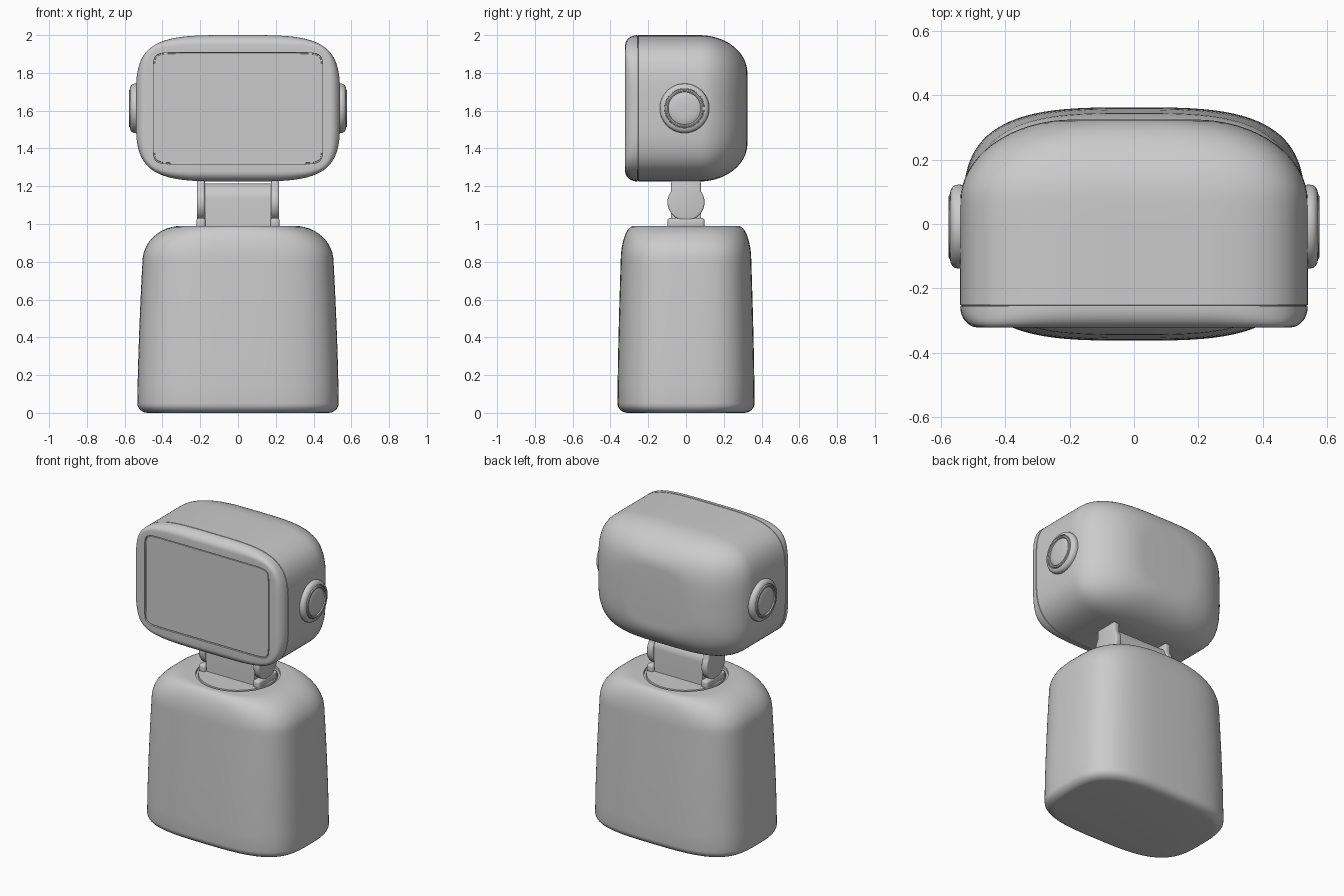
import bpy, bmesh, math
from mathutils import Vector

cube = bpy.data.objects.get("Cube")
if cube:
    bpy.data.objects.remove(cube, do_unlink=True)

grey = bpy.data.materials.new("plain_grey")
grey.use_nodes = True
COLOUR = (0.6, 0.6, 0.6, 1)
grey.diffuse_color = COLOUR
grey.node_tree.nodes["Principled BSDF"].inputs["Base Color"].default_value = COLOUR


def finish(name, bm):
    bmesh.ops.recalc_face_normals(bm, faces=bm.faces)
    mesh = bpy.data.meshes.new(name)
    bm.to_mesh(mesh)
    bm.free()
    mesh.materials.append(grey)
    obj = bpy.data.objects.new(name, mesh)
    bpy.context.collection.objects.link(obj)
    bpy.ops.object.select_all(action="DESELECT")
    obj.select_set(True)
    bpy.context.view_layer.objects.active = obj
    bpy.ops.object.shade_smooth_by_angle(angle=math.radians(35))
    return obj


def loft(name, rings, place, segments=96):
    """Skin rounded sections; each ring is (position, half a, half b, squareness)."""
    bm = bmesh.new()
    loops = []
    for pos, a, b, n in rings:
        loop = []
        for i in range(segments):
            t = math.tau * (i + 0.5) / segments
            c, s = math.cos(t), math.sin(t)
            u = math.copysign(abs(c) ** (2 / n), c) * a
            v = math.copysign(abs(s) ** (2 / n), s) * b
            loop.append(bm.verts.new(place(pos, u, v)))
        loops.append(loop)
    for p, q in zip(loops, loops[1:]):
        for i in range(segments):
            j = (i + 1) % segments
            bm.faces.new((p[i], p[j], q[j], q[i]))
    bm.faces.new(loops[0])
    bm.faces.new(loops[-1])
    return finish(name, bm)


def arc(steps):
    """Pairs (sin, 1 - cos) over a quarter turn."""
    angles = [math.pi / 2 * i / steps for i in range(steps + 1)]
    return [(math.sin(a), 1 - math.cos(a)) for a in angles]


# Body: tapered rounded block with a circular groove on top
body = [(0.05 - 0.05 * s, 0.533 - 0.055 * d, 0.363 - 0.055 * d, 3.3)
        for s, d in reversed(arc(6))]
for i in range(1, 9):
    t = i / 8
    body.append((0.05 + 0.75 * t, 0.533 - 0.027 * t ** 1.5, 0.363 - 0.017 * t ** 1.5, 3.3))
for s, d in arc(12)[1:]:
    body.append((0.8 + 0.19 * s, 0.506 - 0.206 * d, 0.346 - 0.07 * d, 3.3 - 0.8 * d))
for z, r in ((0.99, 0.25), (0.978, 0.248), (0.978, 0.236), (0.99, 0.234)):
    body.append((z, r, r, 2))
loft("body", body, lambda p, u, v: (u, v, p))

# Head: screen recess, rounded bezel, seam, then a deep rounded back
HEAD_Z = 1.6125
head = [(-0.319, 0.442, 0.289, 16), (-0.312, 0.443, 0.290, 16),
        (-0.312, 0.447, 0.294, 16), (-0.322, 0.448, 0.295, 16)]
for s, d in reversed(arc(8)):
    head.append((-0.257 - 0.065 * s, 0.541 - 0.055 * d, 0.3875 - 0.052 * d, 4 + 3 * d))
head += [(-0.256, 0.537, 0.3835, 4), (-0.253, 0.537, 0.3835, 4), (-0.252, 0.541, 0.3875, 4),
         (-0.1, 0.541, 0.3875, 4), (0, 0.541, 0.3875, 4)]
for s, d in arc(16):
    head.append((0.07 + 0.255 * s, 0.541 - 0.35 * d, 0.3875 - 0.2 * d, 4 - d))
loft("head", head, lambda p, u, v: (u, p, HEAD_Z + v))

# Round side buttons with two stepped rings
button = [(0.51, 0.127), (0.545, 0.131), (0.557, 0.129), (0.566, 0.122), (0.571, 0.112),
          (0.572, 0.106), (0.567, 0.105), (0.567, 0.102), (0.575, 0.1), (0.577, 0.094),
          (0.575, 0.088), (0.568, 0.086), (0.57, 0.083), (0.575, 0.06), (0.577, 0.03)]
for side, label in ((1, "left"), (-1, "right")):
    loft(label + "_button", [(x, r, r, 2) for x, r in button],
         lambda p, u, v: (side * p, u - 0.008, HEAD_Z + v), 64)


def bevel_edges(bm, width):
    edges = [e for e in bm.edges if e.calc_face_angle(0) > 0.7]
    bmesh.ops.bevel(bm, geom=edges, offset=width, segments=3, profile=0.5, affect="EDGES")


def extrude_side(name, outline, x0, x1, bevel):
    """Extrude a (y, z) outline between two x positions."""
    bm = bmesh.new()
    face = bm.faces.new([bm.verts.new((x0, y, z)) for y, z in outline])
    out = bmesh.ops.extrude_face_region(bm, geom=[face])
    moved = [v for v in out["geom"] if isinstance(v, bmesh.types.BMVert)]
    bmesh.ops.translate(bm, verts=moved, vec=Vector((x1 - x0, 0, 0)))
    bmesh.ops.recalc_face_normals(bm, faces=bm.faces)
    if bevel:
        bevel_edges(bm, bevel)
    return finish(name, bm)


def round_end(radius, z, start, end, steps=28):
    angles = [math.radians(start + (end - start) * i / steps) for i in range(steps + 1)]
    return [(radius * math.cos(a), z + radius * math.sin(a)) for a in angles]


# Hinge: two arms hanging from the head, feet on the body, a barrel between
arm = round_end(0.098, 1.115, 143, 397) + [(0.078, 1.24), (-0.078, 1.24)]
foot = [(-0.098, 0.975), (0.098, 0.975), (0.098, 1.032), (-0.098, 1.032)]
for side, label in ((1, "left"), (-1, "right")):
    extrude_side(label + "_hinge_arm", arm, side * 0.176, side * 0.218, 0.01)
    extrude_side(label + "_hinge_foot", foot, side * 0.172, side * 0.22, 0.014)
barrel = [(-0.08, 0.98), (0.08, 0.98)] + round_end(0.08, 1.135, 0, 180)
extrude_side("hinge_barrel", barrel, -0.176, 0.176, 0)
